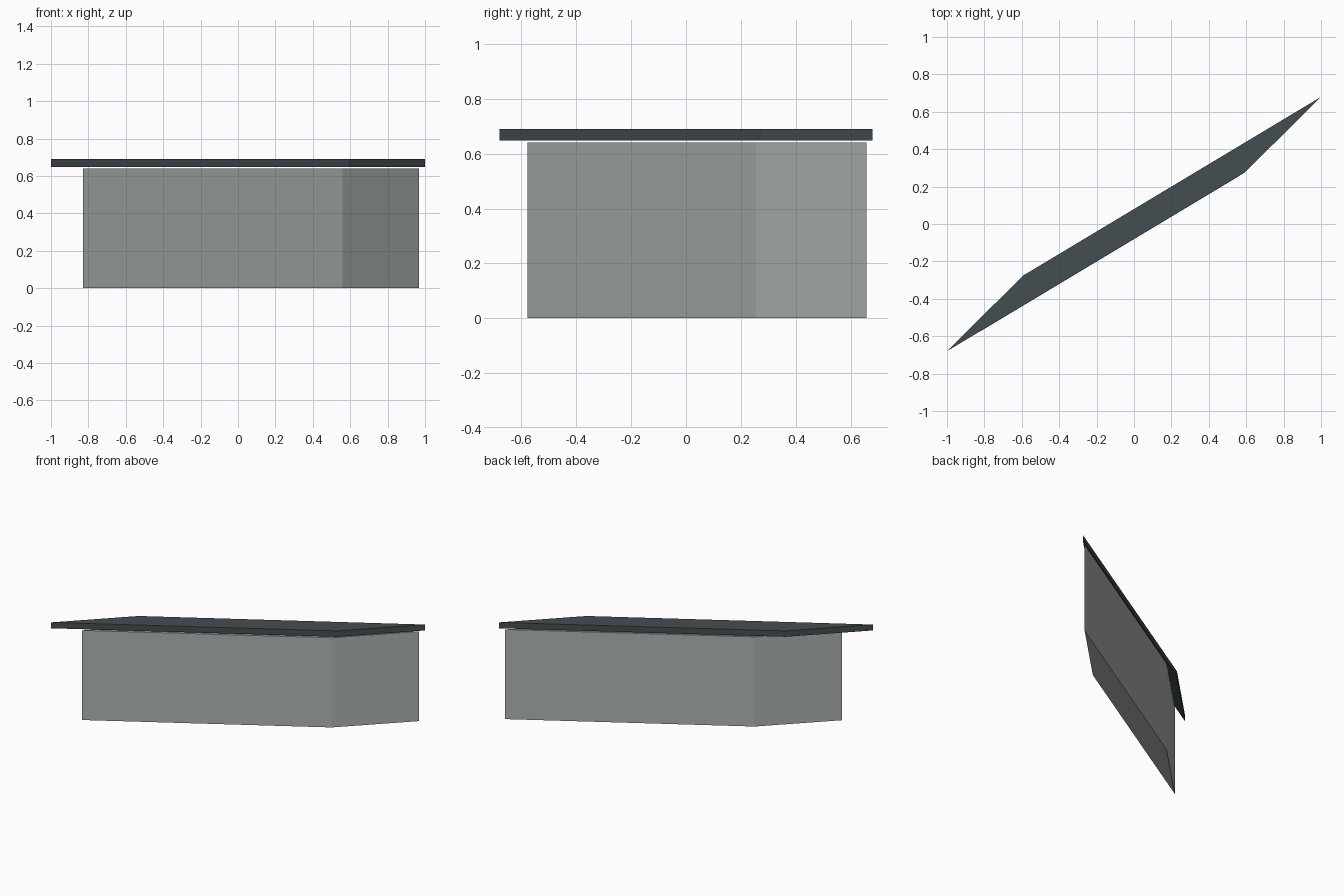
import bpy
import bmesh

if "Cube" in bpy.data.objects:
    bpy.data.objects.remove(bpy.data.objects["Cube"])


def prism(name, outline, z0, z1, color):
    """Closed flat-faced prism from a plan outline."""
    bm = bmesh.new()
    base = bm.faces.new([bm.verts.new((x, y, z0)) for x, y in outline])
    ext = bmesh.ops.extrude_face_region(bm, geom=[base], use_keep_orig=True)
    top = [v for v in ext["geom"] if isinstance(v, bmesh.types.BMVert)]
    bmesh.ops.translate(bm, verts=top, vec=(0, 0, z1 - z0))
    bmesh.ops.recalc_face_normals(bm, faces=bm.faces)
    mesh = bpy.data.meshes.new(name)
    bm.to_mesh(mesh)
    bm.free()
    mat = bpy.data.materials.new(name + "_paint")
    mat.diffuse_color = color
    mat.use_nodes = True
    mat.node_tree.nodes["Principled BSDF"].inputs["Base Color"].default_value = mat.diffuse_color
    mesh.materials.append(mat)
    obj = bpy.data.objects.new(name, mesh)
    bpy.context.collection.objects.link(obj)
    return obj


# Skewed block standing on the ground
prism("building_body",
      [(-0.828, -0.578), (0.56, 0.255), (0.968, 0.659), (-0.42, -0.174)],
      0.0, 0.64, (0.42, 0.46, 0.45, 1))

# Thin overhanging slab, floating just above the block
prism("roof_slab",
      [(-1.0, -0.68), (0.592, 0.275), (1.0, 0.68), (-0.592, -0.275)],
      0.648, 0.69, (0.06, 0.075, 0.085, 1))
